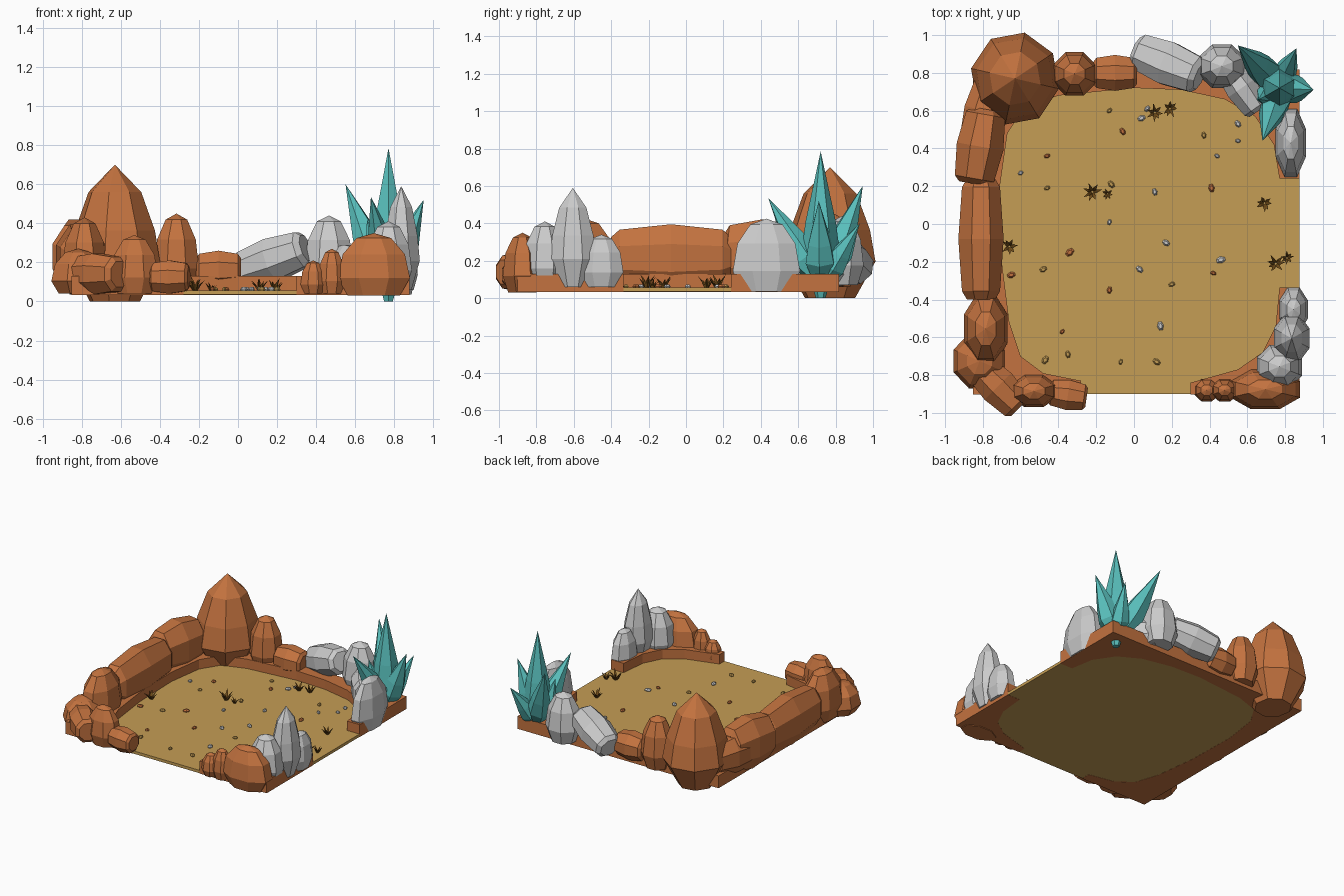
import bpy, bmesh, math, random
from mathutils import Vector, Matrix

if "Cube" in bpy.data.objects:
    bpy.data.objects.remove(bpy.data.objects["Cube"])

random.seed(7)


def material(name, rgb):
    m = bpy.data.materials.new(name)
    m.diffuse_color = (*rgb, 1)
    m.use_nodes = True
    m.node_tree.nodes["Principled BSDF"].inputs["Base Color"].default_value = m.diffuse_color
    return m


SAND = material("sand", (0.56, 0.34, 0.09))
ORANGE = material("orange_rock", (0.55, 0.17, 0.05))
TEAL = material("teal_crystal", (0.10, 0.52, 0.50))
BROWN = material("dry_grass", (0.17, 0.075, 0.01))


def finish(bm, name, mat=None):
    bmesh.ops.recalc_face_normals(bm, faces=bm.faces)
    me = bpy.data.meshes.new(name)
    bm.to_mesh(me)
    bm.free()
    ob = bpy.data.objects.new(name, me)
    if mat:
        me.materials.append(mat)
    bpy.context.collection.objects.link(ob)
    return ob


def loft(bm, profile, sides, M):
    """Stack of rings (t, radius) along local z, ends closed; radius 0 is a point."""
    rings = []
    k = 1 / math.cos(math.pi / sides)
    for t, r in profile:
        if r == 0:
            rings.append([bm.verts.new(M @ Vector((0, 0, t)))])
        else:
            rings.append([bm.verts.new(M @ Vector((
                k * r * math.cos((i + .5) * math.tau / sides),
                k * r * math.sin((i + .5) * math.tau / sides), t))) for i in range(sides)])
    for a, b in zip(rings, rings[1:]):
        for i in range(sides):
            j = (i + 1) % sides
            vs = [a[i], a[j % len(a)]] if len(a) > 1 else [a[0]]
            vs += [b[j], b[i]] if len(b) > 1 else [b[0]]
            bm.faces.new(vs)
    for r in (rings[0], rings[-1]):
        if len(r) > 2:
            bm.faces.new(r)


PEAK = [(0, .55), (.28, 1), (.52, .88), (.80, .58), (1, 0)]
DOME = [(0, .72), (.28, 1), (.66, .86), (.92, .48), (1, 0)]
LOG = [(-1, .62), (-.86, .84), (0, 1), (.86, .84), (1, .62)]


def rock(name, x, y, z, mat, profile=DOME, turn=0, lean=(0, 0)):
    """Standing rock filling the ranges x, y, z."""
    c = Vector(((x[0] + x[1]) / 2, (y[0] + y[1]) / 2, z[0]))
    S = Matrix.Diagonal(((x[1] - x[0]) / 2, (y[1] - y[0]) / 2, z[1] - z[0], 1))
    shear = Matrix.Identity(4)
    shear[0][2], shear[1][2] = lean
    bm = bmesh.new()
    loft(bm, profile, 8, Matrix.Translation(c) @ shear @ S @ Matrix.Rotation(math.radians(turn), 4, 'Z'))
    finish(bm, name, mat)


def log(name, c, half, mat, turn=0, pitch=0):
    """Lying rock, half = (half length, half width, half height), turned about z."""
    bm = bmesh.new()
    M = (Matrix.Translation(c) @ Matrix.Rotation(math.radians(turn), 4, 'Z')
         @ Matrix.Rotation(math.radians(-pitch), 4, 'Y')
         @ Matrix.Diagonal((*half, 1)) @ Matrix.Rotation(math.pi / 2, 4, 'Y'))
    loft(bm, LOG, 8, M)
    finish(bm, name, mat)


def slab(name, pts, z0, z1, mat):
    bm = bmesh.new()
    f = bm.faces.new([bm.verts.new((x, y, z0)) for x, y in pts])
    g = bmesh.ops.extrude_face_region(bm, geom=[f], use_keep_orig=True)
    bmesh.ops.translate(bm, vec=(0, 0, z1 - z0),
                        verts=[v for v in g['geom'] if isinstance(v, bmesh.types.BMVert)])
    finish(bm, name, mat)


# Sand floor and raised ledges
slab("sand_floor", [(-.85, -.9), (.875, -.9), (.875, .815), (-.85, .815)], .035, .057, SAND)
slab("main_ledge", [(-.28, -.902), (-.28, -.83), (-.48, -.79), (-.6, -.7), (-.66, -.52), (-.7, -.2),
                    (-.71, .2), (-.67, .48), (-.58, .62), (-.4, .68), (0, .72), (.25, .71), (.48, .66),
                    (.64, .57), (.74, .42), (.77, .24), (.877, .24), (.877, .817), (-.852, .817),
                    (-.852, -.902)], .034, .13, ORANGE)
slab("corner_ledge", [(.30, -.902), (.30, -.84), (.55, -.77), (.68, -.68), (.75, -.54),
                      (.77, -.335), (.877, -.335), (.877, -.902)], .034, .13, ORANGE)

# Orange rocks, back and left
rock("tall_back_rock", (-.85, -.41), (.54, 1), (0, .70), ORANGE, PEAK, 10)
rock("back_rock", (-.43, -.20), (.68, .91), (.06, .45), ORANGE)
log("back_low_rock", (-.10, .80, .16), (.115, .095, .10), ORANGE)
log("left_back_rock", (-.815, .41, .23), (.20, .125, .19), ORANGE, 80)
log("left_back_low_rock", (-.80, .60, .20), (.17, .10, .14), ORANGE, 75)
log("left_long_rock", (-.81, -.08, .215), (.32, .12, .18), ORANGE, 90)

# Orange rocks, front left
rock("left_front_rock", (-.90, -.67), (-.74, -.37), (.05, .43), ORANGE)
rock("left_corner_rock", (-.955, -.68), (-.87, -.58), (.04, .27), ORANGE)
log("corner_rock", (-.72, -.86, .14), (.16, .10, .105), ORANGE, -45)
rock("front_left_rock", (-.65, -.41), (-.97, -.80), (.04, .34), ORANGE)
log("front_left_low_rock", (-.35, -.905, .125), (.10, .08, .085), ORANGE, -8)

# Orange rocks, front right
rock("front_right_rock", (.51, .88), (-.98, -.77), (.03, .35), ORANGE)
rock("front_right_mid_rock", (.41, .55), (-.94, -.82), (.04, .27), ORANGE)
rock("front_right_low_rock", (.32, .45), (-.94, -.82), (.04, .21), ORANGE)

# Grey rocks
rock("grey_corner_rock", (.65, .89), (-.87, -.64), (.06, .41), None)
rock("grey_pointed_rock", (.74, .93), (-.73, -.48), (.06, .59), None, PEAK)
rock("grey_right_low_rock", (.77, .92), (-.57, -.335), (.06, .34), None)
rock("grey_right_rock", (.75, .91), (.25, .61), (.035, .425), None)
log("grey_back_tilted_rock", (.18, .85, .215), (.19, .115, .11), None, -22, 18)
rock("grey_back_rock", (.34, .59), (.72, .95), (.07, .44), None)
log("grey_back_low_rock", (.57, .72, .17), (.15, .085, .12), None, -55)

# Crystal cluster: (base, tip, radius)
CRYSTAL = [(0, .25), (.32, 1), (.52, .8), (1, 0)]
for i, (a, b, r) in enumerate([((.77, .72, 0), (.77, .72, .785), .088),
                               ((.76, .74, .06), (.55, .945, .60), .075),
                               ((.76, .72, .05), (.95, .71, .52), .075),
                               ((.78, .74, .05), (.68, .44, .535), .075),
                               ((.76, .72, .06), (.86, .93, .40), .06),
                               ((.74, .70, .06), (.66, .66, .42), .06)]):
    a, b = Vector(a), Vector(b)
    bm = bmesh.new()
    loft(bm, CRYSTAL, 6, Matrix.Translation(a) @ (b - a).to_track_quat('Z', 'Y').to_matrix().to_4x4()
         @ Matrix.Diagonal((r, r, (b - a).length, 1)))
    finish(bm, f"crystal_{i + 1}", TEAL)


# Pebbles scattered on the sand
def pebbles(name, spots, mat):
    bm = bmesh.new()
    for x, y in spots:
        s = random.uniform(.010, .018)
        M = (Matrix.Translation((x, y, .054)) @ Matrix.Rotation(random.uniform(0, 6), 4, 'Z')
             @ Matrix.Diagonal((s * 1.3, s * .9, .02, 1)))
        loft(bm, [(0, .8), (.45, 1), (1, .55)], 6, M)
    finish(bm, name, mat)


pebbles("grey_pebbles", [(.07, .61), (.04, .56), (.55, .53), (.55, .44), (.44, .36), (-.6, .27), (.11, .17),
                         (-.13, .01), (.17, -.1), (.03, -.24), (.46, -.19), (.14, -.54)], None)
pebbles("sandy_pebbles", [(-.13, .60), (.37, .47), (-.46, .19), (-.12, .21), (-.48, -.24), (-.07, -.73),
                          (.12, -.73), (.2, -.32), (-.35, -.69), (-.47, -.72)], SAND)
pebbles("orange_pebbles", [(-.46, .36), (-.06, .49), (.41, .19), (-.34, -.15), (-.13, -.35),
                           (.42, -.26), (-.38, -.57), (-.65, -.27)], ORANGE)

# Dry grass tufts made of pointed blades
bm = bmesh.new()
for x, y, s in [(-.22, .17, .05), (-.14, .16, .03), (.11, .59, .045), (.19, .61, .045), (.69, .11, .045),
                (.75, -.21, .05), (.81, -.18, .035), (-.66, -.12, .045), (-.57, -.78, .045)]:
    for k in range(7):
        a = k * math.tau / 7 + random.uniform(-.3, .3)
        d, n = Vector((math.cos(a), math.sin(a), 0)), Vector((-math.sin(a), math.cos(a), 0))
        o = Vector((x, y, .055)) + d * s * .1
        up = Vector((0, 0, s * random.uniform(.9, 1.5)))
        w = s * .16
        base = [bm.verts.new(o + v) for v in (n * w, -n * w, d * w)]
        mid = [bm.verts.new(o + d * s * .4 + up * .6 + v) for v in (n * w, -n * w, d * w)]
        tip = bm.verts.new(o + d * s * random.uniform(.75, 1.05) + up)
        bm.faces.new(base)
        for i in range(3):
            j = (i + 1) % 3
            bm.faces.new((base[i], base[j], mid[j], mid[i]))
            bm.faces.new((mid[i], mid[j], tip))
finish(bm, "grass_tufts", BROWN)
